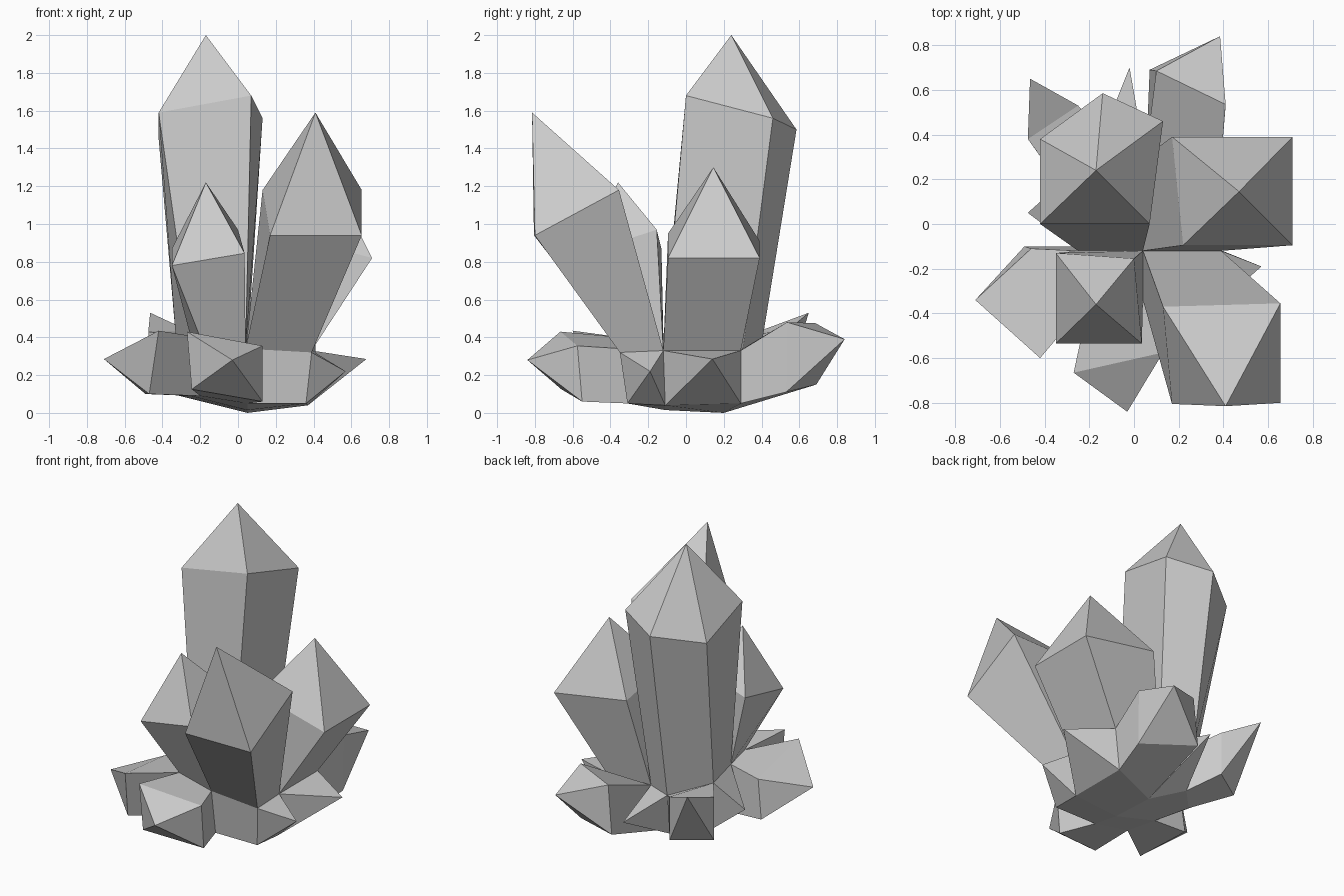
import bpy

if "Cube" in bpy.data.objects:
    bpy.data.objects.remove(bpy.data.objects["Cube"])

# Core block: matching upper and lower corners, counter-clockwise seen from above
TOP = {
    "front_right": (.39, -.35, .32), "right": (.39, -.12, .33), "back_right": (.39, .29, .33),
    "back": (.05, .30, .34), "back_left": (-.14, .40, .36), "left_back": (-.33, .18, .41),
    "left": (-.25, -.12, .40), "front_left": (-.20, -.34, .40), "front": (.04, -.34, .34),
    "mid": (.04, -.12, .33),
}
LOW = {
    "front_right": (.36, -.31, .05), "right": (.37, -.11, .04), "back_right": (.36, .29, .05),
    "back": (.05, .20, 0), "back_left": (-.14, .33, .07), "left_back": (-.31, .15, .09),
    "left": (-.25, -.10, .09), "front_left": (-.20, -.30, .09), "front": (.05, -.31, .05),
    "mid": (.05, -.11, .015),
}
# The four cells of the core; each upper cell grows one tall crystal
TALL = ["mid", "back", "back_left", "left_back", "left"]
FRONT_RIGHT = ["front", "front_right", "right", "mid"]
BACK_RIGHT = ["mid", "right", "back_right", "back"]
FRONT_LEFT = ["front_left", "front", "mid", "left"]


def make_object(name, verts, faces):
    mesh = bpy.data.meshes.new(name)
    mesh.from_pydata(verts, [], faces)
    mesh.update()
    bpy.context.collection.objects.link(bpy.data.objects.new(name, mesh))


def crystal(name, root, tip, shoulder=()):
    """Prism from root loop to shoulder loop, closed by a point; no shoulder gives a pyramid."""
    n = len(root)
    verts = list(root) + list(shoulder) + [tip]
    faces = []
    if shoulder:
        faces = [(i, (i + 1) % n, n + (i + 1) % n, n + i) for i in range(n)]
    start = len(verts) - 1 - n
    faces += [(start + i, start + (i + 1) % n, len(verts) - 1) for i in range(n)]
    make_object(name, verts, faces)


def upper(cell):
    return [TOP[k] for k in cell]


def side(a, b):
    return [LOW[a], LOW[b], TOP[b], TOP[a]]


# Exposed underside and front face of the core
core_verts, core_faces = [], []
loops = [[LOW[k] for k in reversed(c)] for c in (TALL, FRONT_RIGHT, BACK_RIGHT, FRONT_LEFT)]
for loop in loops + [side("front", "front_right")]:
    core_faces.append(range(len(core_verts), len(core_verts) + len(loop)))
    core_verts += loop
make_object("core_rock", core_verts, [tuple(f) for f in core_faces])

# Upright crystals
crystal("tall_crystal", upper(TALL), (-.17, .24, 2.0),
        [(.07, 0, 1.68), (.13, .46, 1.56), (-.14, .585, 1.50), (-.42, .38, 1.45), (-.42, 0, 1.59)])
crystal("front_right_crystal", upper(FRONT_RIGHT), (.41, -.815, 1.59),
        [(.17, -.805, .94), (.655, -.80, .94), (.655, -.355, 1.18), (.13, -.37, 1.18)])
crystal("back_right_crystal", upper(BACK_RIGHT), (.47, .145, 1.30),
        [(.22, -.095, .95), (.71, -.095, .82), (.71, .39, .82), (.17, .39, .91)])
crystal("front_left_crystal", upper(FRONT_LEFT), (-.17, -.36, 1.22),
        [(-.35, -.535, .78), (.035, -.535, .845), (0, -.155, .97), (-.35, -.13, .87)])

# Low crystals leaning out around the base
crystal("left_shard", side("left", "front_left"), (-.71, -.34, .285),
        [(-.49, -.10, .10), (-.47, -.50, .10), (-.42, -.60, .435), (-.46, -.11, .36)])
crystal("front_shard", side("front_left", "front"), (-.03, -.84, .28),
        [(-.245, -.66, .125), (.13, -.55, .06), (.13, -.575, .355), (-.27, -.665, .43)])
crystal("back_shard", side("back_right", "back"), (.385, .84, .39),
        [(.41, .53, .11), (.07, .69, .15), (.10, .685, .475), (.41, .535, .48)])
crystal("back_left_shard", side("back_left", "left_back"), (-.465, .65, .53),
        [(-.25, .53, .14), (-.475, .38, .14), (-.475, .38, .43), (-.25, .53, .43)])

# Short pyramids filling the remaining sides
crystal("right_front_spike", side("front_right", "right"), (.57, -.19, .22))
crystal("right_back_spike", side("right", "back_right"), (.68, .14, .285))
crystal("back_spike", side("back", "back_left"), (-.02, .70, .26))
crystal("left_spike", side("left_back", "left"), (-.475, .05, .22))
